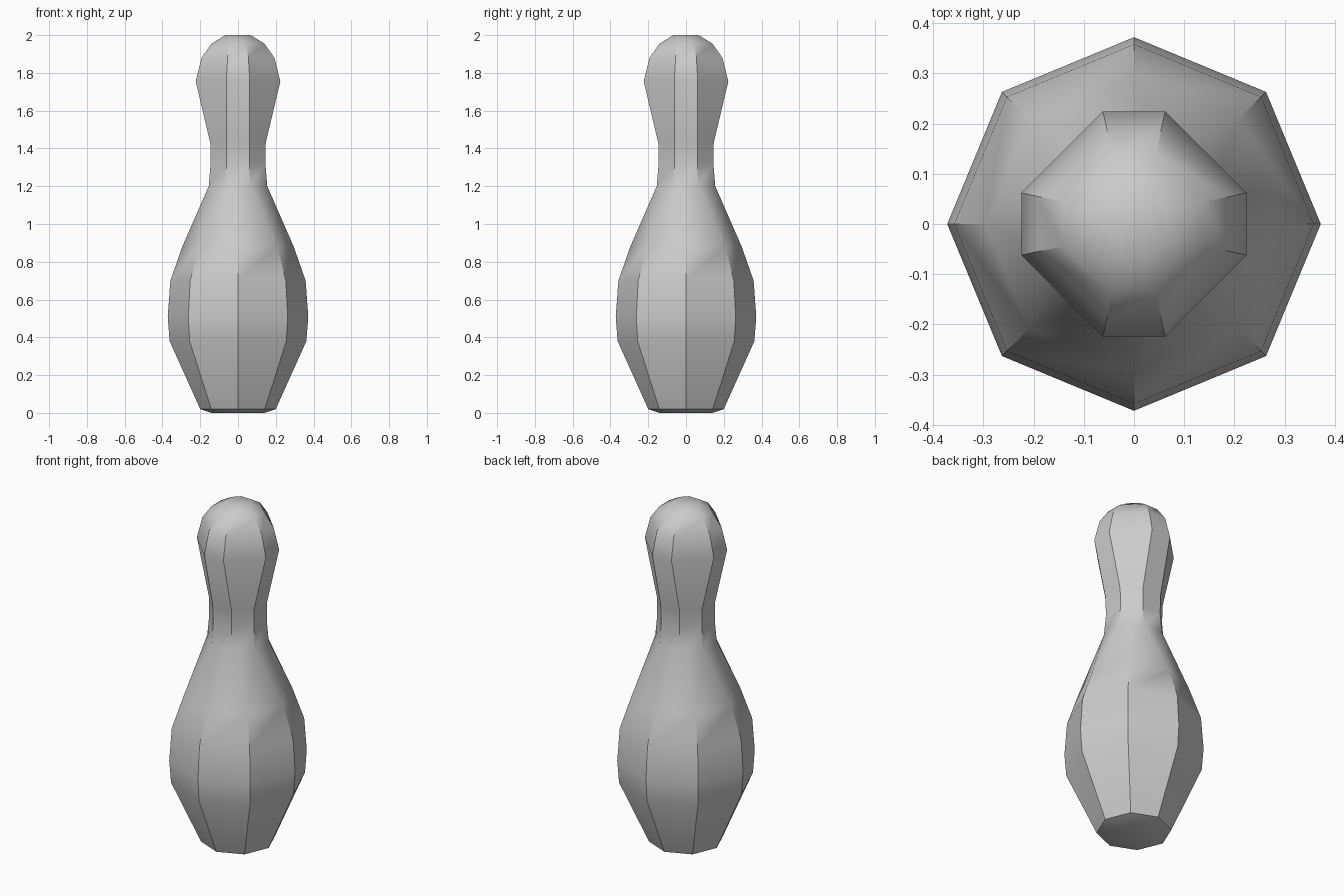
import bpy, bmesh
from math import cos, sin, radians

cube = bpy.data.objects.get("Cube")
if cube:
    bpy.data.objects.remove(cube, do_unlink=True)

# Single flat colour
grey = bpy.data.materials.new("light_grey")
grey.use_nodes = True
COLOUR = (0.6, 0.6, 0.6, 1)
grey.diffuse_color = COLOUR
grey.node_tree.nodes["Principled BSDF"].inputs["Base Color"].default_value = COLOUR

# Body rings (radius, height): octagons with corners on the axes
BODY = [(0.14, 0), (0.2, 0.02), (0.362, 0.38), (0.372, 0.51), (0.358, 0.7), (0.295, 0.88)]
# Neck and head rings (half width, height, half width of the front flat)
HEAD = [(0.155, 1.2, 0.064), (0.145, 1.32, 0.06), (0.147, 1.43, 0.061), (0.224, 1.755, 0.062),
        (0.193, 1.88, 0.055), (0.14, 1.955, 0.045), (0.067, 2.0, 0.028)]

bm = bmesh.new()


def corner_ring(radius, z):
    angles = [radians(45 * i) for i in range(8)]
    return [bm.verts.new((radius * cos(a), radius * sin(a), z)) for a in angles]


def flat_ring(half, z, flat):
    points = []
    for quarter in range(4):
        c, s = cos(radians(90 * quarter)), sin(radians(90 * quarter))
        for x, y in ((half, flat), (flat, half)):
            points.append(bm.verts.new((x * c - y * s, x * s + y * c, z)))
    return points


def bridge(low, high, mode="quad"):
    for i in range(8):
        j = (i + 1) % 8
        if mode == "quad":
            bm.faces.new((low[i], low[j], high[j], high[i]))
        elif mode == "twist" or i % 2:
            bm.faces.new((low[i], low[j], high[i]))
            bm.faces.new((low[j], high[j], high[i]))
        else:
            bm.faces.new((low[i], low[j], high[j]))
            bm.faces.new((low[i], high[j], high[i]))


rings = [corner_ring(*r) for r in BODY] + [flat_ring(*r) for r in HEAD]
for n, (low, high) in enumerate(zip(rings, rings[1:])):
    mode = "fold" if n == 1 else "twist" if n == len(BODY) - 1 else "quad"
    bridge(low, high, mode)

# Flat caps at both ends
bm.faces.new(list(reversed(rings[0])))
bm.faces.new(rings[-1])
bmesh.ops.recalc_face_normals(bm, faces=bm.faces[:])

mesh = bpy.data.meshes.new("pin_body")
bm.to_mesh(mesh)
bm.free()
mesh.materials.append(grey)
pin = bpy.data.objects.new("pin_body", mesh)
bpy.context.collection.objects.link(pin)

# Soft shading along the profile, crisp corners around it
bpy.ops.object.select_all(action="DESELECT")
pin.select_set(True)
bpy.context.view_layer.objects.active = pin
bpy.ops.object.shade_smooth_by_angle(angle=radians(32))
